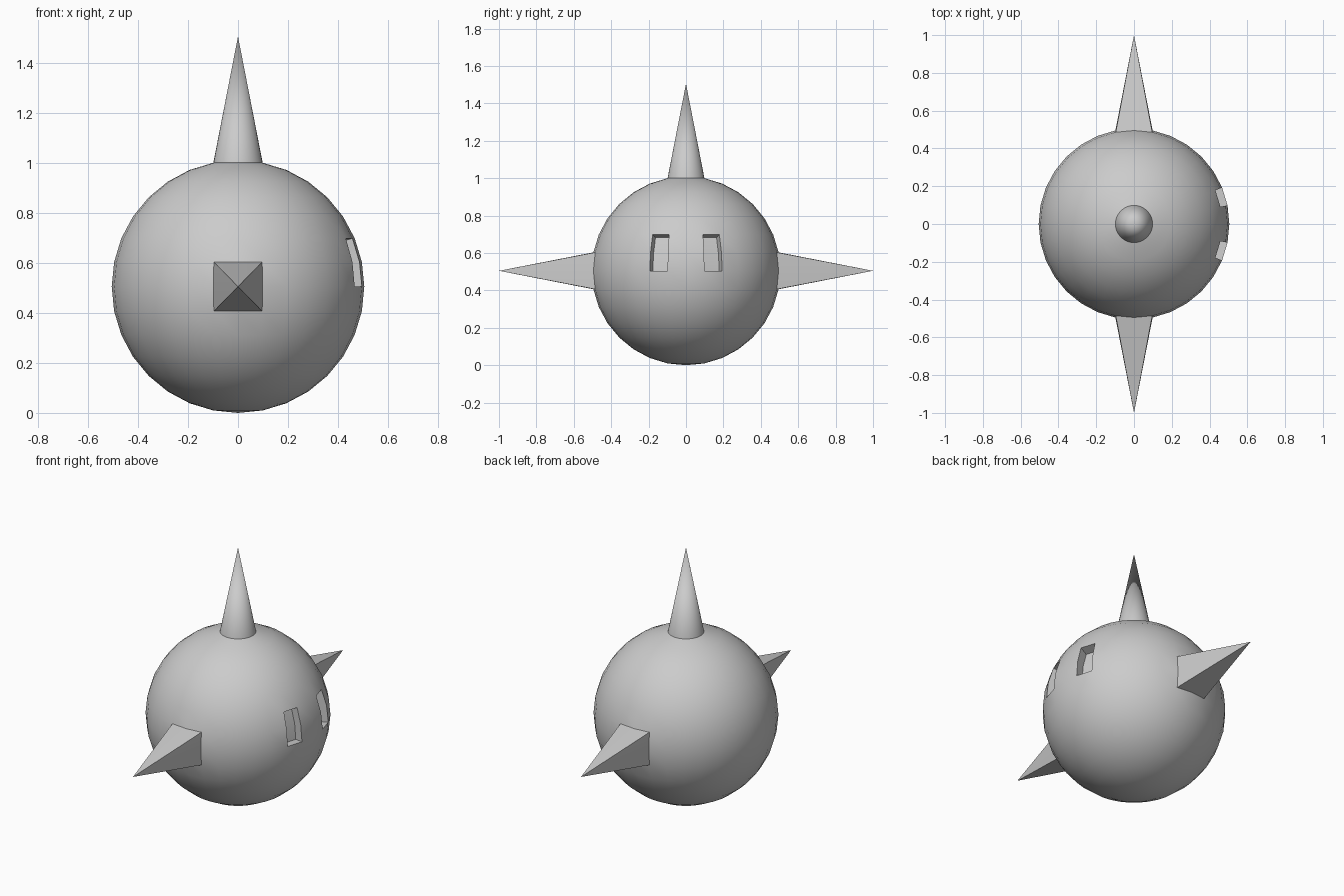
import bpy, bmesh, math
from mathutils import Vector

if "Cube" in bpy.data.objects:
    bpy.data.objects.remove(bpy.data.objects["Cube"])

R = 0.5048          # ball radius
STEP = math.radians(11.25)
DEPTH = 0.055       # eye socket depth

bm = bmesh.new()
bmesh.ops.create_uvsphere(bm, u_segments=32, v_segments=16, radius=R)


def vert_at(p):
    return min(bm.verts, key=lambda v: (v.co - Vector(p)).length)


# Eye sockets: two stacked faces each side of +x, pushed inward
for side in (1, -1):
    faces = []
    for row in (0.5, 1.5):
        lat, lon = row * STEP, side * 1.5 * STEP
        p = R * Vector((math.cos(lat) * math.cos(lon),
                        math.cos(lat) * math.sin(lon), math.sin(lat)))
        faces.append(min(bm.faces, key=lambda f: (f.calc_center_median() - p).length))
    ext = bmesh.ops.extrude_face_region(bm, geom=faces)["geom"]
    floor = [g for g in ext if isinstance(g, bmesh.types.BMFace)]
    for f in floor:
        f.normal_update()
    moves = {}
    for f in floor:
        for v in f.verts:
            moves[v] = moves.get(v, Vector()) + f.normal
    for v, n in moves.items():
        v.co -= n.normalized() * DEPTH
    old = [f for f in faces if f.is_valid]
    if old:
        bmesh.ops.delete(bm, geom=old, context='FACES_ONLY')

# Spikes: pull single vertices out (round on top, square front and back)
for d in ((0, 0, 1), (0, 1, 0), (0, -1, 0)):
    d = Vector(d)
    tip = vert_at(d * R)
    for f in list(tip.link_faces):
        if len(f.verts) == 4:
            vs = list(f.verts)
            bmesh.utils.face_split(f, tip, vs[(vs.index(tip) + 2) % 4])
    tip.co = d

bmesh.ops.recalc_face_normals(bm, faces=bm.faces[:])
mesh = bpy.data.meshes.new("spiked_ball")
bm.to_mesh(mesh)
bm.free()

ball = bpy.data.objects.new("spiked_ball", mesh)
bpy.context.collection.objects.link(ball)
ball.location.z = R
bpy.context.view_layer.objects.active = ball
ball.select_set(True)
bpy.ops.object.shade_smooth_by_angle(angle=math.radians(30))
